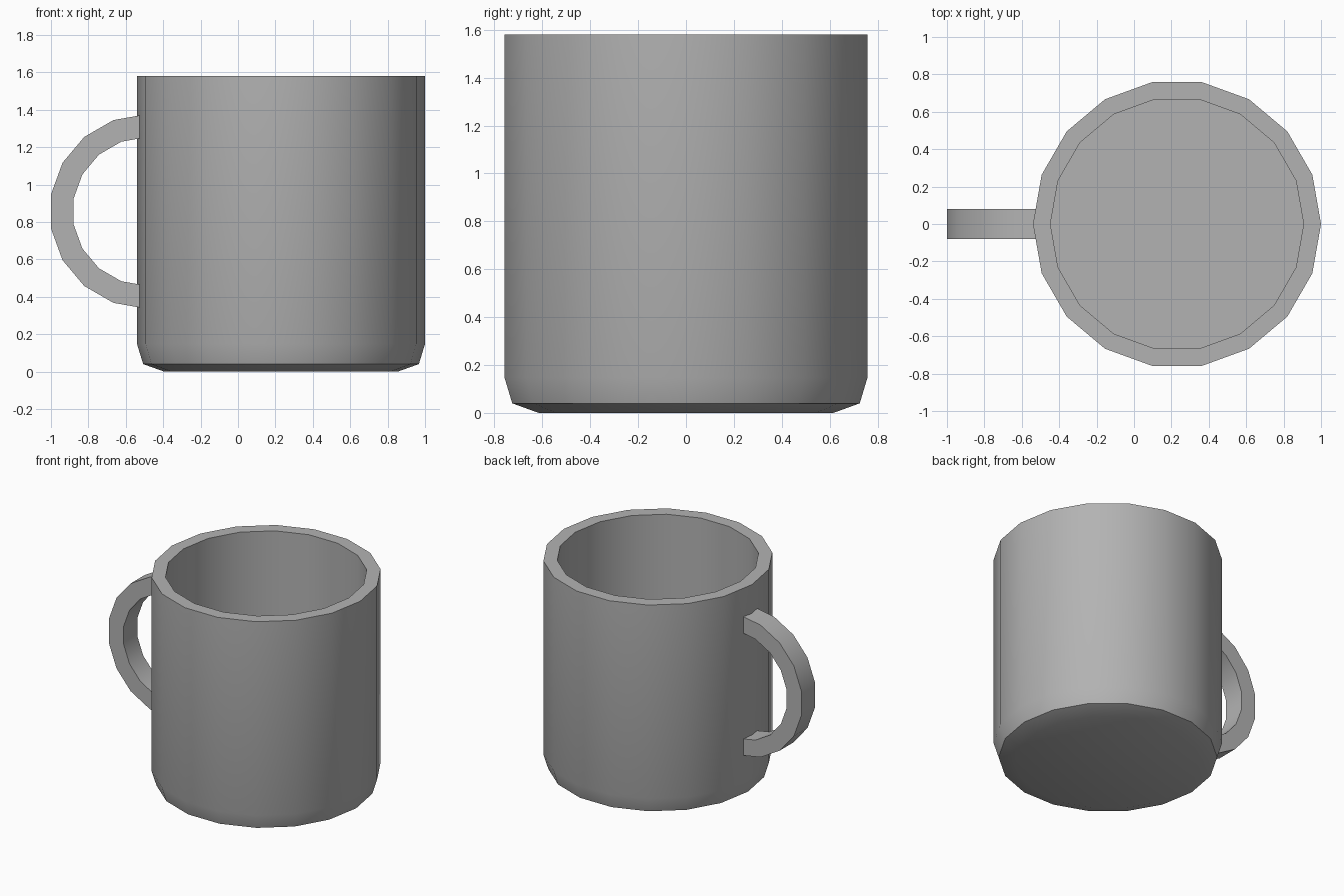
import bpy, bmesh
from math import cos, sin, pi, radians

if "Cube" in bpy.data.objects:
    bpy.data.objects.remove(bpy.data.objects["Cube"])

SIDES = 18

# Mid-grey glaze shared by body and handle
grey = bpy.data.materials.new("grey_glaze")
grey.diffuse_color = (0.45, 0.45, 0.45, 1)
grey.use_nodes = True
grey.node_tree.nodes["Principled BSDF"].inputs["Base Color"].default_value = grey.diffuse_color


def finish(name, bm):
    bmesh.ops.recalc_face_normals(bm, faces=bm.faces)
    mesh = bpy.data.meshes.new(name)
    bm.to_mesh(mesh)
    bm.free()
    mesh.materials.append(grey)
    obj = bpy.data.objects.new(name, mesh)
    bpy.context.collection.objects.link(obj)
    bpy.ops.object.select_all(action='DESELECT')
    bpy.context.view_layer.objects.active = obj
    obj.select_set(True)
    bpy.ops.object.shade_smooth_by_angle(angle=radians(30))
    return obj


def bridge(bm, rings):
    for a, b in rings:
        n = len(a)
        for i in range(n):
            j = (i + 1) % n
            bm.faces.new((a[i], a[j], b[j], b[i]))


# Mug body: outer base, wall, rim, straight inner wall, flat inner floor
profile = [(0.625, 0), (0.737, 0.04), (0.77, 0.148), (0.77, 1.58),
           (0.677, 1.58), (0.677, 0.10)]
bm = bmesh.new()
rings = [[bm.verts.new((0.23 + r * cos(2 * pi * i / SIDES), r * sin(2 * pi * i / SIDES), z))
          for i in range(SIDES)] for r, z in profile]
bridge(bm, zip(rings, rings[1:]))
bm.faces.new(rings[0])
bm.faces.new(rings[-1])
finish("mug_body", bm)

# Handle: rectangular section swept along a half circle, ends buried in the wall
bm = bmesh.new()
sections = []
for k in range(10):
    a = radians(90 + 20 * k)
    sections.append([bm.verts.new((-0.488 + r * cos(a), y, 0.856 + r * sin(a)))
                     for r, y in ((0.52, -0.08), (0.52, 0.08), (0.397, 0.08), (0.397, -0.08))])
bridge(bm, zip(sections, sections[1:]))
bm.faces.new(sections[0])
bm.faces.new(sections[-1])
finish("handle", bm)
